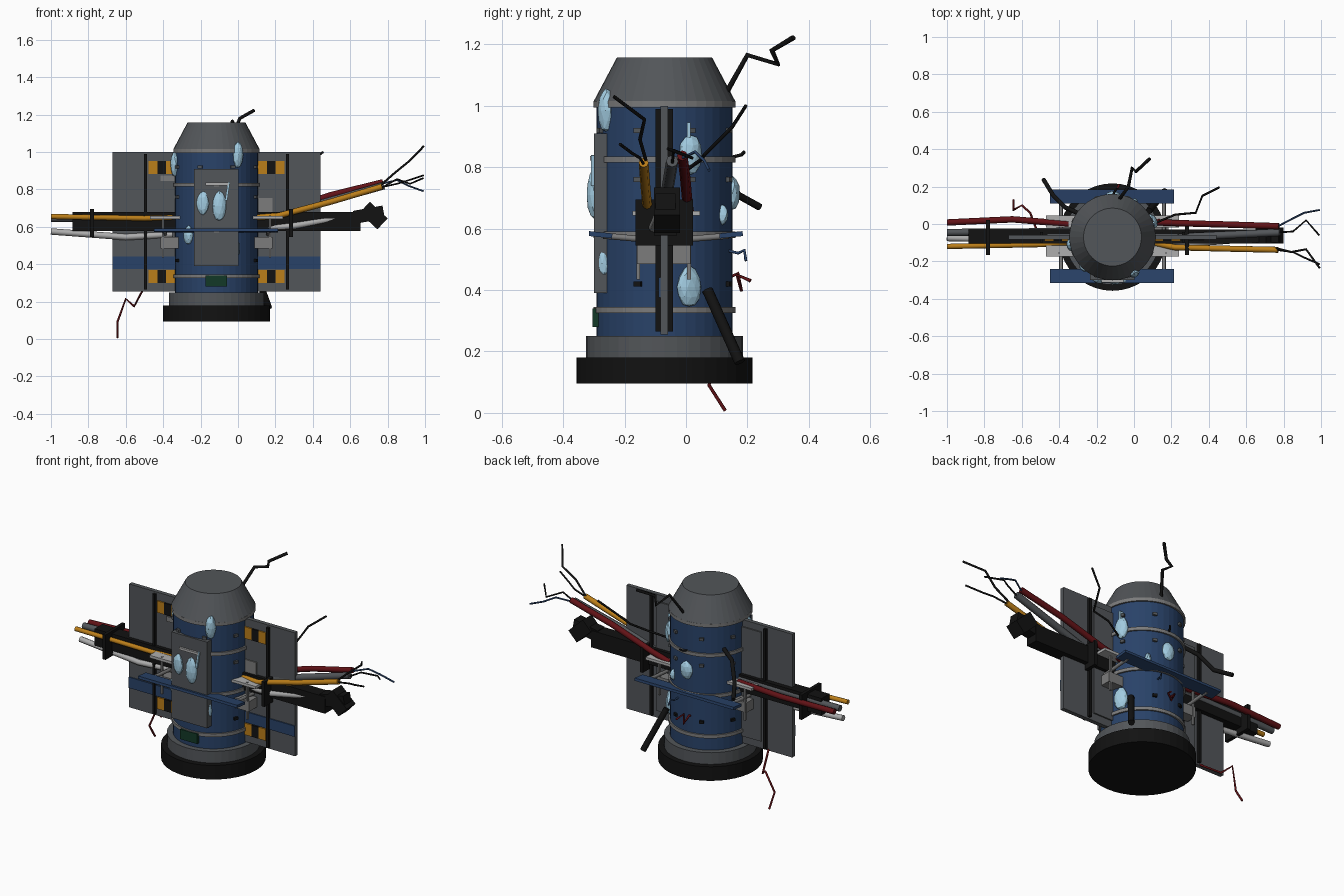
import bpy, bmesh, math, random
from mathutils import Vector, Matrix

random.seed(3)
CX, CY = -0.115, -0.07      # hull axis


def mat(name, r, g, b):
    m = bpy.data.materials.new(name)
    m.diffuse_color = (r, g, b, 1)
    return m


BLUE = mat("navy blue", 0.022, 0.055, 0.14)
GREY = mat("dark grey", 0.085, 0.092, 0.1)
MID = mat("mid grey", 0.2, 0.2, 0.2)
LIGHT = mat("light grey", 0.42, 0.42, 0.42)
BLACK = mat("black", 0.006, 0.006, 0.006)
YELLOW = mat("amber", 0.5, 0.21, 0.01)
RED = mat("dark red", 0.12, 0.006, 0.008)
ICE = mat("ice blue", 0.36, 0.6, 0.75)
GREEN = mat("dark green", 0.006, 0.04, 0.02)


def finish(bm, name, m):
    me = bpy.data.meshes.new(name)
    bmesh.ops.recalc_face_normals(bm, faces=bm.faces)
    bm.to_mesh(me)
    bm.free()
    me.materials.append(m)
    ob = bpy.data.objects.new(name, me)
    bpy.context.collection.objects.link(ob)
    return ob


def box(name, m, x, y, z, rot=None):
    """Box from (min, max) ranges, optionally rotated about its centre."""
    bm = bmesh.new()
    bmesh.ops.create_cube(bm, size=1)
    for v in bm.verts:
        v.co = Vector([v.co[i] * (r[1] - r[0]) for i, r in enumerate((x, y, z))])
    ob = finish(bm, name, m)
    ob.location = [(r[0] + r[1]) / 2 for r in (x, y, z)]
    if rot:
        ob.rotation_euler = rot
    return ob


def drum(name, m, z0, z1, r0, r1=None, n=40):
    bm = bmesh.new()
    bmesh.ops.create_cone(bm, cap_ends=True, segments=n, radius1=r0,
                          radius2=r0 if r1 is None else r1, depth=z1 - z0)
    ob = finish(bm, name, m)
    ob.location = (CX, CY, (z0 + z1) / 2)
    return ob


def tube(name, m, pts, r, res=2):
    cu = bpy.data.curves.new(name, 'CURVE')
    cu.dimensions = '3D'
    cu.bevel_depth = r
    cu.bevel_resolution = res
    cu.use_fill_caps = True
    sp = cu.splines.new('POLY')
    sp.points.add(len(pts) - 1)
    for p, c in zip(sp.points, pts):
        p.co = (*c, 1)
    cu.materials.append(m)
    ob = bpy.data.objects.new(name, cu)
    bpy.context.collection.objects.link(ob)
    return ob


def ranged(side, a, b):
    """x range at distances a..b from the hull axis on one side."""
    return tuple(sorted((CX + side * a, CX + side * b)))


# hull: base, skirt, body, rings and cone
drum("base", BLACK, 0.095, 0.18, 0.287)
drum("skirt", GREY, 0.18, 0.25, 0.255)
drum("hull", BLUE, 0.25, 1.0, 0.222)
for z in (0.335, 0.58, 0.825, 1.005):
    drum("hull_ring", MID, z - 0.01, z + 0.01, 0.231)
drum("nose_cone", GREY, 1.014, 1.157, 0.231, 0.155)

# small bolts on the hull
for z in (0.42, 0.76, 0.92):
    for k in range(8):
        a = math.radians(22.5 + 45 * k)
        c = Vector((CX + 0.224 * math.cos(a), CY + 0.224 * math.sin(a), z))
        box("hull_bolt", GREY if z > 0.5 else BLACK, (c.x - .01, c.x + .01),
            (c.y - .012, c.y + .012), (z - .008, z + .008), (0, 0, a))

# door with handle and control box
box("door", GREY, (-0.235, 0.003), (-0.3, -0.24), (0.39, 0.91))
box("door_handle", LIGHT, (-0.175, -0.05), (-0.312, -0.298), (0.822, 0.836))
box("control_box", GREEN, (-0.173, -0.06), (-0.305, -0.26), (0.28, 0.34))

# each side: panel with its markings, clamps, brackets and beams
for s in (-1, 1):
    box("side_panel", GREY, ranged(s, 0.2, 0.555), (-0.083, -0.058), (0.255, 1.0))
    box("back_cover", GREY, ranged(s, 0.2, 0.35), (-0.06, -0.05), (0.3, 0.96))
    box("panel_band", BLUE, ranged(s, 0.2, 0.555), (-0.09, -0.082), (0.375, 0.44))
    box("panel_bar", BLACK, ranged(s, 0.372, 0.388), (-0.1, -0.042), (0.265, 0.99))
    for z in (0.3, 0.882):
        for i in range(3):
            d = 0.222 + 0.047 * i
            box("hazard_stripe", (YELLOW, BLACK, YELLOW)[i], ranged(s, d, d + 0.047),
                (-0.091, -0.083), (z, z + 0.07))
    zl = 0.68 if s > 0 else 0.845
    box("panel_label", MID, ranged(s, 0.225, 0.3), (-0.09, -0.083),
        (zl, zl + (0.075 if s > 0 else 0.03)))
    # brackets that carry the cable bundle
    for y in ((-0.175, -0.115), (-0.02, 0.045)):
        box("bracket_arm", LIGHT, ranged(s, 0.19, 0.355), y, (0.642, 0.658))
    box("bracket_plate", MID, ranged(s, 0.2, 0.3), (-0.16, 0.015), (0.485, 0.545))
    for y in (-0.155, 0.01):
        box("bracket_leg", MID, ranged(s, 0.28, 0.292), (y - .006, y + .006), (0.435, 0.66))
    # clamp and conduit
    dc = 0.665 if s < 0 else 0.398
    box("bundle_clamp", BLACK, ranged(s, dc - .01, dc + .01), (-0.165, 0.022), (0.545, 0.695))
    box("conduit", BLACK, ranged(s, 0.21, 0.77), (-0.105, -0.03), (0.578, 0.68))
    # struts to the cross beams
    for y0, y1 in ((-0.27, -0.08), (0.14, -0.06)):
        tube("beam_strut", MID, [(CX + s * 0.275, y0, 0.577), (CX + s * 0.275, y1, 0.56)], 0.01)

# cross beams in front and behind
for y, t in ((-0.278, -0.1), (0.147, 0.1)):
    box("cross_beam", BLUE, (-0.448, 0.215), (y - .038, y + .038), (0.572, 0.588), (t, 0, 0))

# broken conduit end
box("broken_conduit", BLACK, (0.62, 0.78), (-0.1, -0.035), (0.63, 0.7), (0, -0.18, 0))
box("conduit_tip", BLACK, (0.66, 0.79), (-0.105, -0.02), (0.62, 0.7), (0, 0.75, 0))

# cable bundles
tube("yellow_cable", YELLOW, [(-1, -0.12, 0.655), (-0.5, -0.11, 0.645), (-0.35, -0.1, 0.65)], 0.014)
tube("yellow_cable", YELLOW, [(0.1, -0.1, 0.65), (0.22, -0.125, 0.66), (0.5, -0.132, 0.735),
                              (0.77, -0.138, 0.815)], 0.016)
tube("red_cable", RED, [(-1, 0.008, 0.645), (-0.65, 0.025, 0.65), (-0.35, 0.0, 0.65)], 0.017)
tube("red_cable", RED, [(0.1, 0.01, 0.65), (0.22, 0.005, 0.68), (0.5, -0.003, 0.77),
                        (0.775, -0.012, 0.838)], 0.017)
tube("grey_cable", GREY, [(-1, -0.045, 0.645), (-0.33, -0.04, 0.65)], 0.019)
tube("grey_cable", GREY, [(0.1, -0.07, 0.64), (0.25, -0.07, 0.67), (0.78, -0.045, 0.82)], 0.02)
tube("light_cable", LIGHT, [(-1, -0.075, 0.575), (-0.6, -0.085, 0.545), (-0.35, -0.08, 0.56)], 0.017)
tube("light_cable", LIGHT, [(0.1, -0.08, 0.59), (0.3, -0.105, 0.605), (0.75, -0.07, 0.685)], 0.017)

# loose hoses
tube("lower_hose", BLACK, [(0.08, 0.07, 0.4), (0.165, 0.175, 0.165)], 0.018)
tube("back_hose", BLACK, [(-0.28, 0.05, 0.86), (-0.37, 0.09, 0.82), (-0.43, 0.15, 0.72),
                          (-0.485, 0.24, 0.67)], 0.012)

# loose wires
wires = [
    (BLACK, .009, [(-.08, .13, 1.04), (-.03, .2, 1.165), (-.01, .3, 1.135), (.01, .28, 1.18), (.085, .35, 1.222)]),
    (BLACK, .006, [(.1, 0, .79), (.22, .05, .825), (.33, .06, .84), (.365, .15, .93), (.455, .195, 1.0)]),
    (BLACK, .006, [(.76, -.13, .82), (.84, -.15, .89), (.92, -.135, .955), (.992, -.235, 1.03)]),
    (BLACK, .005, [(.76, -.138, .81), (.85, -.15, .83), (.9, -.175, .845), (.992, -.215, .875)]),
    (BLUE, .005, [(.77, -.012, .83), (.85, .03, .85), (.91, .06, .82), (.992, .075, .79)]),
    (BLACK, .005, [(.77, -.045, .81), (.85, -.04, .855), (.92, .02, .83), (.99, -.06, .86)]),
    (RED, .006, [(-.51, -.06, .26), (-.555, .06, .175), (-.6, .1, .215), (-.645, .075, .09), (-.645, .128, .007)]),
    (RED, .006, [(-.13, .14, .44), (-.14, .17, .455), (-.11, .18, .4), (-.1, .165, .45), (-.08, .21, .43)]),
    (BLUE, .005, [(-.05, .13, .53), (-.04, .17, .52), (-.03, .19, .53), (-.02, .195, .495)]),
    (BLACK, .006, [(-.12, .14, .83), (-.1, .18, .84), (-.09, .19, .85)]),
]
for m, r, pts in wires:
    tube("loose_wire", m, pts, r, 1)

# frost patches: x, y, z, width, height
frost = [(0, -.262, .985, .03, .072), (-.19, -.295, .725, .036, .065), (-.1, -.3, .71, .038, .08),
         (-.265, -.235, .555, .032, .052), (-.015, -.27, .487, .026, .055), (.1, .01, .41, .042, .068),
         (.1, .015, .84, .04, .066), (0, .115, .645, .017, .036), (-.11, .152, .715, .04, .055),
         (-.337, -.11, .935, .035, .07)]
for x, y, z, w, h in frost:
    bm = bmesh.new()
    bmesh.ops.create_icosphere(bm, subdivisions=2, radius=1)
    for v in bm.verts:
        v.co *= random.uniform(0.93, 1.05)
    bm.transform(Matrix.Diagonal((0.024, w, h, 1)))
    ob = finish(bm, "frost_patch", ICE)
    ob.location = (x, y, z)
    ob.rotation_euler = (0, 0, math.atan2(y - CY, x - CX))
# icicle-like streaks beside two patches
box("frost_streak", ICE, (0.085, 0.11), (0.004, 0.014), (0.88, 0.945))
box("frost_streak", ICE, (-0.062, -0.05), (-0.31, -0.298), (0.74, 0.84), (0, 0.15, 0))
